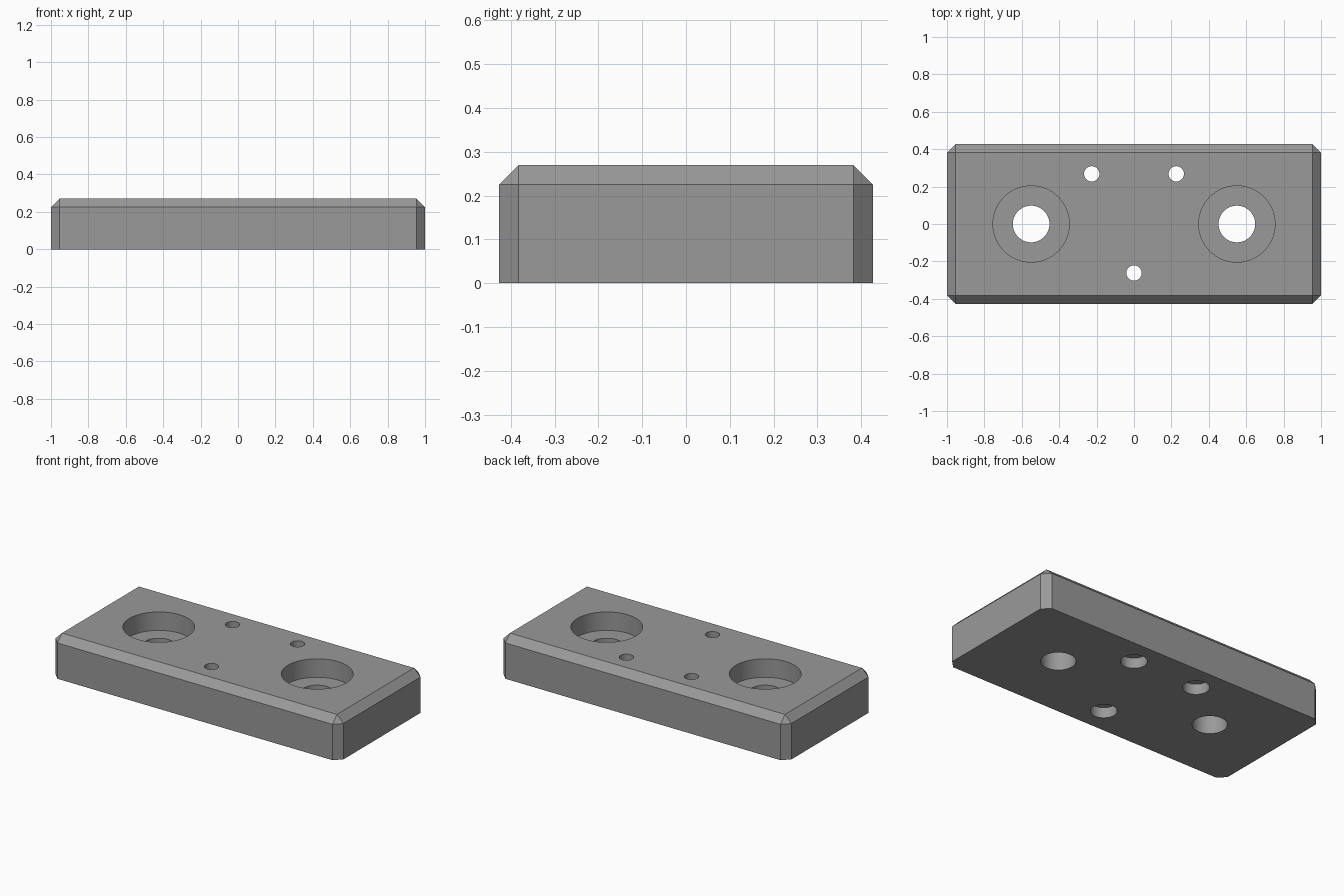
import bpy
import bmesh
import math

if "Cube" in bpy.data.objects:
    bpy.data.objects.remove(bpy.data.objects["Cube"])

LX, LY, H, C = 1.0, 0.427, 0.27, 0.045   # half length, half width, height, chamfer

steel = bpy.data.materials.new("grey metal")
steel.diffuse_color = (0.32, 0.32, 0.32, 1)
steel.use_nodes = True
steel.node_tree.nodes["Principled BSDF"].inputs["Base Color"].default_value = steel.diffuse_color

# Plate: box with chamfered upright and top edges, sharp underside
bm = bmesh.new()
bmesh.ops.create_cube(bm, size=1)
for v in bm.verts:
    v.co = (v.co.x * 2 * LX, v.co.y * 2 * LY, (v.co.z + 0.5) * H)
edges = [e for e in bm.edges if max(v.co.z for v in e.verts) > H / 2]
bmesh.ops.bevel(bm, geom=edges, offset=C, segments=1, affect='EDGES')
mesh = bpy.data.meshes.new("mounting_plate")
bm.to_mesh(mesh)
bm.free()
plate = bpy.data.objects.new("mounting_plate", mesh)
bpy.context.collection.objects.link(plate)
mesh.materials.append(steel)
bpy.context.view_layer.objects.active = plate


def drill(x, y, radius, z0, z1):
    """Cut a round hole between two heights."""
    bpy.ops.mesh.primitive_cylinder_add(vertices=64, radius=radius, depth=z1 - z0,
                                        location=(x, y, (z0 + z1) / 2))
    cutter = bpy.context.object
    cutter.name = "hole_cutter"
    cutter.hide_render = True
    cutter.data.materials.append(steel)
    bpy.context.view_layer.objects.active = plate
    mod = plate.modifiers.new("hole", 'BOOLEAN')
    mod.operation = 'DIFFERENCE'
    mod.solver = 'EXACT'
    mod.object = cutter
    bpy.ops.object.modifier_apply(modifier=mod.name)
    bpy.data.objects.remove(cutter)


# Bolt holes, counterbored from above
for x in (-0.55, 0.55):
    drill(x, 0, 0.204, 0.154, H + 0.1)
    drill(x, 0, 0.098, -0.1, H + 0.1)

# Screw holes, counterbored from below
for x, y in ((-0.226, 0.268), (0.226, 0.268), (0, -0.262)):
    drill(x, y, 0.075, -0.1, 0.065)
    drill(x, y, 0.041, -0.1, H + 0.1)

# Smooth hole walls, crisp edges
bpy.ops.object.select_all(action='DESELECT')
plate.select_set(True)
bpy.context.view_layer.objects.active = plate
bpy.ops.object.shade_smooth_by_angle(angle=math.radians(25))
